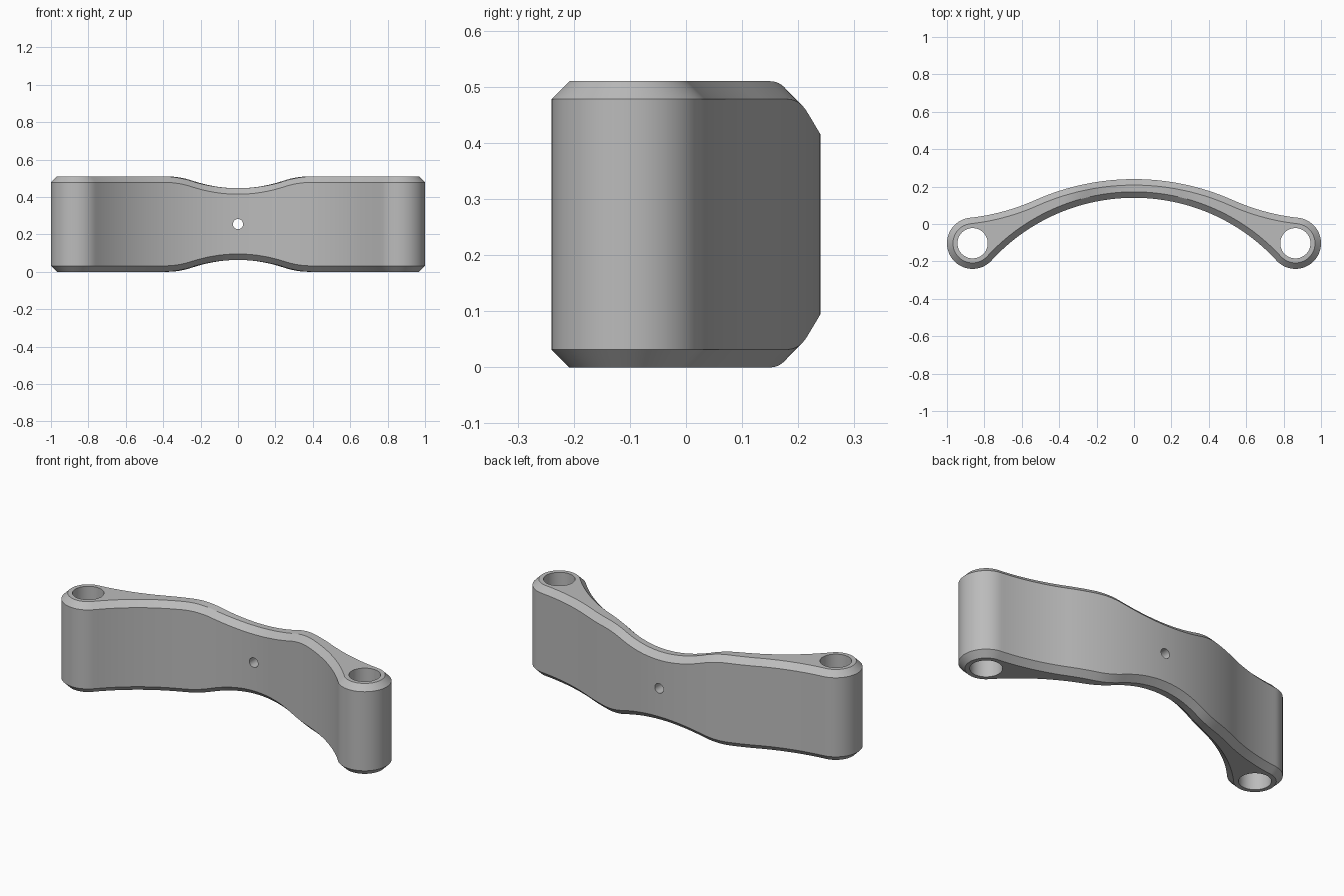
import bpy, bmesh
from math import sin, cos, asin, atan2, pi, radians
from mathutils import Vector

cube = bpy.data.objects.get("Cube")
if cube:
    bpy.data.objects.remove(cube)

HEIGHT, CHAMFER = 0.51, 0.032
BOSS, BOSS_R, HOLE_R = Vector((0.863, -0.103)), 0.137, 0.081
FRONT_R, BACK_R = 1.033, 1.3
FRONT_C, BACK_C = Vector((0, 0.14 - FRONT_R)), Vector((0, 0.24 - BACK_R))

grey = bpy.data.materials.new("plain_grey")
grey.use_nodes = True
grey.diffuse_color = (0.5, 0.5, 0.5, 1)
grey.node_tree.nodes["Principled BSDF"].inputs["Base Color"].default_value = (0.5, 0.5, 0.5, 1)

# Concave fillet tangent to the back arc and to the boss
join = Vector((sin(radians(24)), cos(radians(24))))
d = BACK_C + BACK_R * join - BOSS
FILLET_R = (d.length_squared - BOSS_R ** 2) / (2 * (BOSS_R - d.dot(join)))
FILLET_C = BACK_C + (BACK_R + FILLET_R) * join
join_x = BACK_R * join.x
back_dir = (FILLET_C - BOSS).normalized()
front_dir = (FRONT_C - BOSS).normalized()


def on_arc(center, radius, x, side):
    """Point of an arc at x, with the outward normal of the part."""
    a = asin((x - center.x) / radius)
    n = Vector((sin(a), cos(a)))
    if side == "inside":
        return center + radius * n, -n
    return center + radius * n, n


def back_point(x):
    if x <= join_x:
        return on_arc(BACK_C, BACK_R, x, "outside")
    a = asin((FILLET_C.x - x) / FILLET_R)
    n = Vector((-sin(a), cos(a)))
    p = FILLET_C + FILLET_R * Vector((-sin(a), -cos(a)))
    return p, (FILLET_C - p).normalized()


def front_point(x):
    return on_arc(FRONT_C, FRONT_R, x, "inside")


def stations(end, mid=0.45, n=24, m=20):
    return [mid * i / n for i in range(n)] + [mid + (end - mid) * i / m for i in range(m + 1)]


def scoop(x):
    """Depth of the waisted middle: concave arc running into a convex one."""
    inner, outer, slope = 0.25, 0.39, 0.325
    x = abs(x)
    if x >= outer:
        return 0
    if x > inner:
        return slope * (outer - x) ** 2 / (2 * (outer - inner))
    return slope * (outer - inner) / 2 + slope * (inner ** 2 - x ** 2) / (2 * inner)


# Half outline: back edge, boss, front edge
back = [back_point(x) for x in stations((BOSS + BOSS_R * back_dir).x)]
front = [front_point(x) for x in stations((BOSS + BOSS_R * front_dir).x)]
a0, a1 = atan2(back_dir.y, back_dir.x), atan2(front_dir.y, front_dir.x)
STEPS = 40
boss = []
for i in range(1, STEPS):
    a = a0 + (a1 - a0) * i / STEPS
    n = Vector((cos(a), sin(a)))
    boss.append((BOSS + BOSS_R * n, n))
outline = back + boss + front[::-1]

# Half body: four rings make the walls and the chamfers
bm = bmesh.new()
rings = []
for top, inset in ((False, CHAMFER), (False, 0), (True, 0), (True, CHAMFER)):
    ring = []
    for p, n in outline:
        q = p - n * inset
        z = scoop(p.x) + CHAMFER - inset
        x = 0 if p.x < 1e-6 else q.x
        ring.append(bm.verts.new((x, q.y, HEIGHT - z if top else z)))
    rings.append(ring)
for low, high in zip(rings, rings[1:]):
    for i in range(len(outline) - 1):
        bm.faces.new((low[i], low[i + 1], high[i + 1], high[i]))

# Top and bottom: a strip along the arm and one flat face on the boss
k = len(back)
for ring in (rings[0], rings[-1]):
    for i in range(k - 1):
        bm.faces.new((ring[i], ring[i + 1], ring[-2 - i], ring[-1 - i]))
    bm.faces.new(ring[k - 1:len(ring) - k + 1])
bmesh.ops.recalc_face_normals(bm, faces=bm.faces)

mesh = bpy.data.meshes.new("curved_bracket")
bm.to_mesh(mesh)
bm.free()
bracket = bpy.data.objects.new("curved_bracket", mesh)
bpy.context.collection.objects.link(bracket)
mesh.materials.append(grey)
bracket.modifiers.new("mirror", 'MIRROR').merge_threshold = 0.0005


def drill(name, location, radius, depth, rotation=(0, 0, 0)):
    bpy.ops.mesh.primitive_cylinder_add(vertices=48, radius=radius, depth=depth,
                                        location=location, rotation=rotation)
    tool = bpy.context.object
    tool.name = name
    tool.data.materials.append(grey)
    tool.hide_render = True
    cut = bracket.modifiers.new(name, 'BOOLEAN')
    cut.operation, cut.solver, cut.object = 'DIFFERENCE', 'EXACT', tool
    return tool


# Two pivot holes and a small pin hole through the middle
tools = [drill("left_pivot_cutter", (BOSS.x, BOSS.y, HEIGHT / 2), HOLE_R, 1),
         drill("right_pivot_cutter", (-BOSS.x, BOSS.y, HEIGHT / 2), HOLE_R, 1),
         drill("pin_hole_cutter", (0, 0.2, HEIGHT / 2), 0.027, 0.6, (pi / 2, 0, 0))]

bpy.ops.object.select_all(action='DESELECT')
bracket.select_set(True)
bpy.context.view_layer.objects.active = bracket
for mod in list(bracket.modifiers):
    bpy.ops.object.modifier_apply(modifier=mod.name)
for tool in tools:
    bpy.data.objects.remove(tool)
bpy.ops.object.shade_smooth_by_angle(angle=radians(30))
